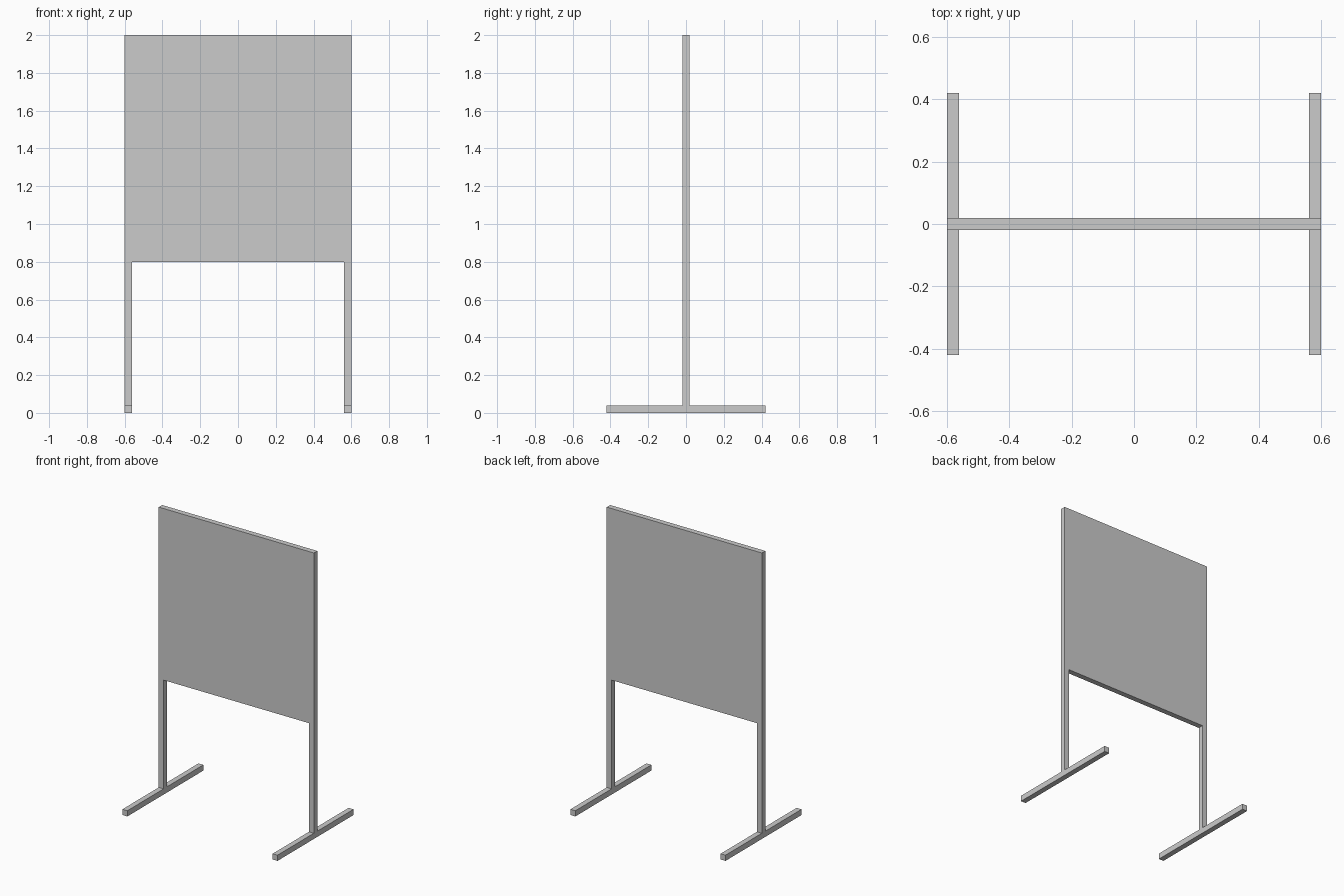
import bpy, bmesh

if "Cube" in bpy.data.objects:
    bpy.data.objects.remove(bpy.data.objects["Cube"])

HALF_W, TOP, T = 0.6, 2.0, 0.038      # half width, height, tube thickness
PANEL_Z, FOOT_H, FOOT_L = 0.8, 0.04, 0.84


def extrude_profile(name, points, depth):
    """Extrude an x-z outline along y, centred on y = 0."""
    bm = bmesh.new()
    face = bm.faces.new([bm.verts.new((x, -depth / 2, z)) for x, z in points])
    new = bmesh.ops.extrude_face_region(bm, geom=[face])["geom"]
    verts = [v for v in new if isinstance(v, bmesh.types.BMVert)]
    bmesh.ops.translate(bm, verts=verts, vec=(0, depth, 0))
    bmesh.ops.recalc_face_normals(bm, faces=bm.faces)
    mesh = bpy.data.meshes.new(name)
    bm.to_mesh(mesh)
    bm.free()
    obj = bpy.data.objects.new(name, mesh)
    bpy.context.collection.objects.link(obj)
    return obj


# Board and its two posts, flush on both sides
inner = HALF_W - T
extrude_profile("board_with_posts", [
    (-HALF_W, FOOT_H), (-inner, FOOT_H), (-inner, PANEL_Z), (inner, PANEL_Z),
    (inner, FOOT_H), (HALF_W, FOOT_H), (HALF_W, TOP), (-HALF_W, TOP)], T)

# Floor feet under each post
for side, x in (("left", -HALF_W), ("right", inner)):
    extrude_profile(side + "_foot", [
        (x, 0), (x + T, 0), (x + T, FOOT_H), (x, FOOT_H)], FOOT_L)
